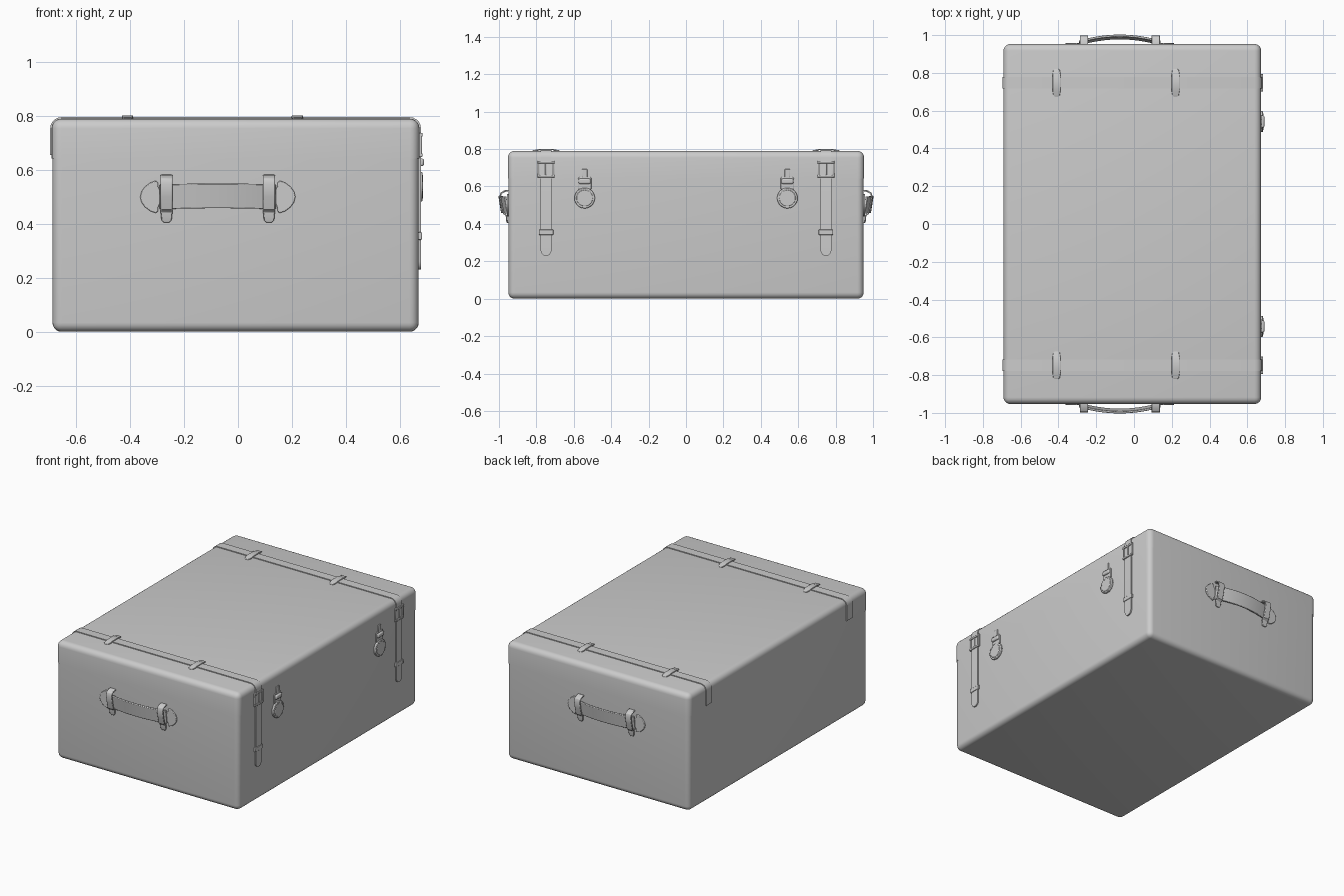
import bpy, bmesh, math
from mathutils import Vector

if "Cube" in bpy.data.objects:
    bpy.data.objects.remove(bpy.data.objects["Cube"])

SEAM = 0.645


def finish(name, bm, mirror=True, bevel=0.0):
    bmesh.ops.recalc_face_normals(bm, faces=bm.faces)
    me = bpy.data.meshes.new(name)
    bm.to_mesh(me)
    bm.free()
    ob = bpy.data.objects.new(name, me)
    bpy.context.collection.objects.link(ob)
    if bevel:
        m = ob.modifiers.new("Bevel", 'BEVEL')
        m.width, m.segments, m.limit_method = bevel, 2, 'ANGLE'
        m.angle_limit = math.radians(40)
    if mirror:
        m = ob.modifiers.new("Mirror", 'MIRROR')
        m.use_axis = (False, True, False)
        m.use_mirror_merge = False
    bpy.ops.object.select_all(action='DESELECT')
    ob.select_set(True)
    bpy.context.view_layer.objects.active = ob
    bpy.ops.object.shade_smooth_by_angle(angle=math.radians(35))
    return ob


def shell(name, x0, x1, y, z0, z1, r):
    """Rounded half box, open at the seam."""
    bm = bmesh.new()
    bmesh.ops.create_cube(bm, size=1)
    for v in bm.verts:
        v.co = Vector((x1 if v.co.x > 0 else x0, y if v.co.y > 0 else -y,
                       z1 if v.co.z > 0 else z0))
    at_seam = lambda e: all(abs(v.co.z - SEAM) < 0.01 for v in e.verts)
    seam_face = [f for f in bm.faces if all(abs(v.co.z - SEAM) < 0.01 for v in f.verts)]
    edges = [e for e in bm.edges if not at_seam(e)]
    bmesh.ops.bevel(bm, geom=edges, offset=r, segments=5, profile=0.5, affect='EDGES')
    caps = [f for f in bm.faces if all(abs(v.co.z - SEAM) < 0.01 for v in f.verts)]
    bmesh.ops.delete(bm, geom=caps, context='FACES')
    return finish(name, bm, mirror=False)


def ribbon(name, pts, widths, axis, thick, mirror=True, bevel=0.003):
    """Flat band with rectangular section swept along pts; width lies along axis."""
    pts = [Vector(p) for p in pts]
    axis = Vector(axis).normalized()
    bm = bmesh.new()
    rings = []
    for i, p in enumerate(pts):
        t = (pts[min(i + 1, len(pts) - 1)] - pts[max(i - 1, 0)]).normalized()
        n = t.cross(axis).normalized() * thick / 2
        w = axis * widths[i] / 2
        rings.append([bm.verts.new(p + a) for a in (n + w, n - w, -n - w, -n + w)])
    for a, b in zip(rings, rings[1:]):
        for k in range(4):
            bm.faces.new((a[k], a[(k + 1) % 4], b[(k + 1) % 4], b[k]))
    bm.faces.new(rings[0])
    bm.faces.new(rings[-1])
    return finish(name, bm, mirror, bevel)


def plate(name, outline, place, depth, bevel=0.003):
    """Flat outline mapped into 3D by place() and pushed out by depth."""
    bm = bmesh.new()
    f = bm.faces.new([bm.verts.new(place(u, v)) for u, v in outline])
    ext = bmesh.ops.extrude_face_region(bm, geom=[f])
    vs = [g for g in ext['geom'] if isinstance(g, bmesh.types.BMVert)]
    bmesh.ops.translate(bm, verts=vs, vec=Vector(depth))
    return finish(name, bm, True, bevel)


def rect(u, v, w, h):
    return [(u - w / 2, v - h / 2), (u + w / 2, v - h / 2),
            (u + w / 2, v + h / 2), (u - w / 2, v + h / 2)]


def circle(u, v, r, n=32):
    return [(u + r * math.cos(k * math.tau / n), v + r * math.sin(k * math.tau / n))
            for k in range(n)]


def corner(cx, cz, r, a0, a1, n=5):
    return [(cx + r * math.cos(math.radians(a0 + (a1 - a0) * k / n)),
             cz + r * math.sin(math.radians(a0 + (a1 - a0) * k / n))) for k in range(n + 1)]


# case body and lid
shell("case_body", -0.688, 0.670, 0.950, 0.0, SEAM, 0.034)
shell("case_lid", -0.691, 0.673, 0.953, SEAM - 0.003, 0.79, 0.036)

# straps: from the back seam, over the lid and down the latch side to a round tip
SY = 0.748
path = [(-0.692, 0.655)] + corner(-0.655, 0.754, 0.037, 180, 90) \
    + corner(0.637, 0.754, 0.037, 90, 0) + [(0.674, 0.26)]
wid = [0.06] * len(path)
for dz, w in ((0.246, 0.052), (0.236, 0.038), (0.230, 0.018)):
    path.append((0.674, dz))
    wid.append(w)
ribbon("strap", [(x, -SY, z) for x, z in path], wid, (0, 1, 0), 0.009, bevel=0)

# strap loops on the lid
for k, x in enumerate((-0.41, 0.22)):
    pts = [(-0.072, 0.788), (-0.066, 0.792), (-0.045, 0.794), (-0.035, 0.798),
           (0.035, 0.798), (0.045, 0.794), (0.066, 0.792), (0.072, 0.788)]
    ribbon(f"lid_loop_{k}", [(x, -SY + y, z) for y, z in pts],
           [0.02, 0.034] + [0.042] * 4 + [0.034, 0.02], (1, 0, 0), 0.007, bevel=0.002)

# strap keeper and buckle on the latch side
side = lambda x: (lambda u, v: Vector((x, -u, v)))
plate("strap_keeper", rect(SY, 0.355, 0.078, 0.028), side(0.668), (0.014, 0, 0))
for k, z in enumerate((0.655, 0.73)):
    plate(f"buckle_bar_{k}", rect(SY, z, 0.092, 0.014), side(0.670), (0.014, 0, 0))
for k, s in enumerate((-1, 1)):
    plate(f"buckle_side_{k}", rect(SY + s * 0.04, 0.6925, 0.012, 0.085),
          side(0.670), (0.012, 0, 0))
plate("buckle_pin", rect(SY, 0.69, 0.01, 0.08), side(0.676), (0.007, 0, 0), 0.002)

# latches: disc, hinge block and hasp on the lid
LY = 0.542
plate("latch_disc", circle(LY, 0.538, 0.055), side(0.668), (0.016, 0, 0), 0.004)
plate("latch_knob", circle(LY, 0.538, 0.044), side(0.680), (0.006, 0, 0), 0.003)
plate("latch_plate", [(LY - 0.036, 0.585), (LY + 0.036, 0.585), (LY + 0.036, 0.645),
                      (LY + 0.028, 0.652), (LY - 0.028, 0.652), (LY - 0.036, 0.645)],
      side(0.668), (0.010, 0, 0))
ribbon("latch_hinge", [(0.678, -LY - 0.032, 0.628), (0.678, -LY + 0.032, 0.628)],
       [0.028, 0.028], (0, 0, 1), 0.024, bevel=0.007)
plate("latch_hasp", rect(LY, 0.668, 0.030, 0.05), side(0.670), (0.008, 0, 0))

# carrying handles, mirrored to the back end
HX, HZ = -0.075, 0.50
n = 16
grip = []
for i in range(n + 1):
    t = i / n * 2 - 1
    grip.append((HX + t * 0.215, -0.958 - 0.032 * (1 - t * t), HZ + 0.004 * (1 - t * t)))
ribbon("handle_grip", grip, [0.092] * (n + 1), (0, -0.16, 1), 0.012)

for k, s in enumerate((-1, 1)):
    # wrap-around bracket
    prof = [(0.953, 0.405), (0.957, 0.415), (0.960, 0.445), (0.974, 0.456),
            (0.985, 0.500), (0.994, 0.548), (0.988, 0.565), (0.968, 0.576), (0.950, 0.578)]
    ribbon(f"handle_bracket_{k}", [(HX + s * 0.190, -y, z) for y, z in prof],
           [0.022, 0.038] + [0.044] * 7, (1, 0, 0), 0.009)
    # spade-shaped end tab
    half = [(0.288, 0.0), (0.283, 0.020), (0.270, 0.038), (0.250, 0.053), (0.230, 0.060),
            (0.222, 0.054), (0.222, 0.040), (0.214, 0.022), (0.185, 0.020)]
    outline = half + [(u, -v) for u, v in reversed(half[1:])]
    plate(f"handle_tab_{k}", outline,
          lambda u, v, s=s: Vector((HX + s * u, -0.948, HZ + v)), (0, -0.010, 0))
